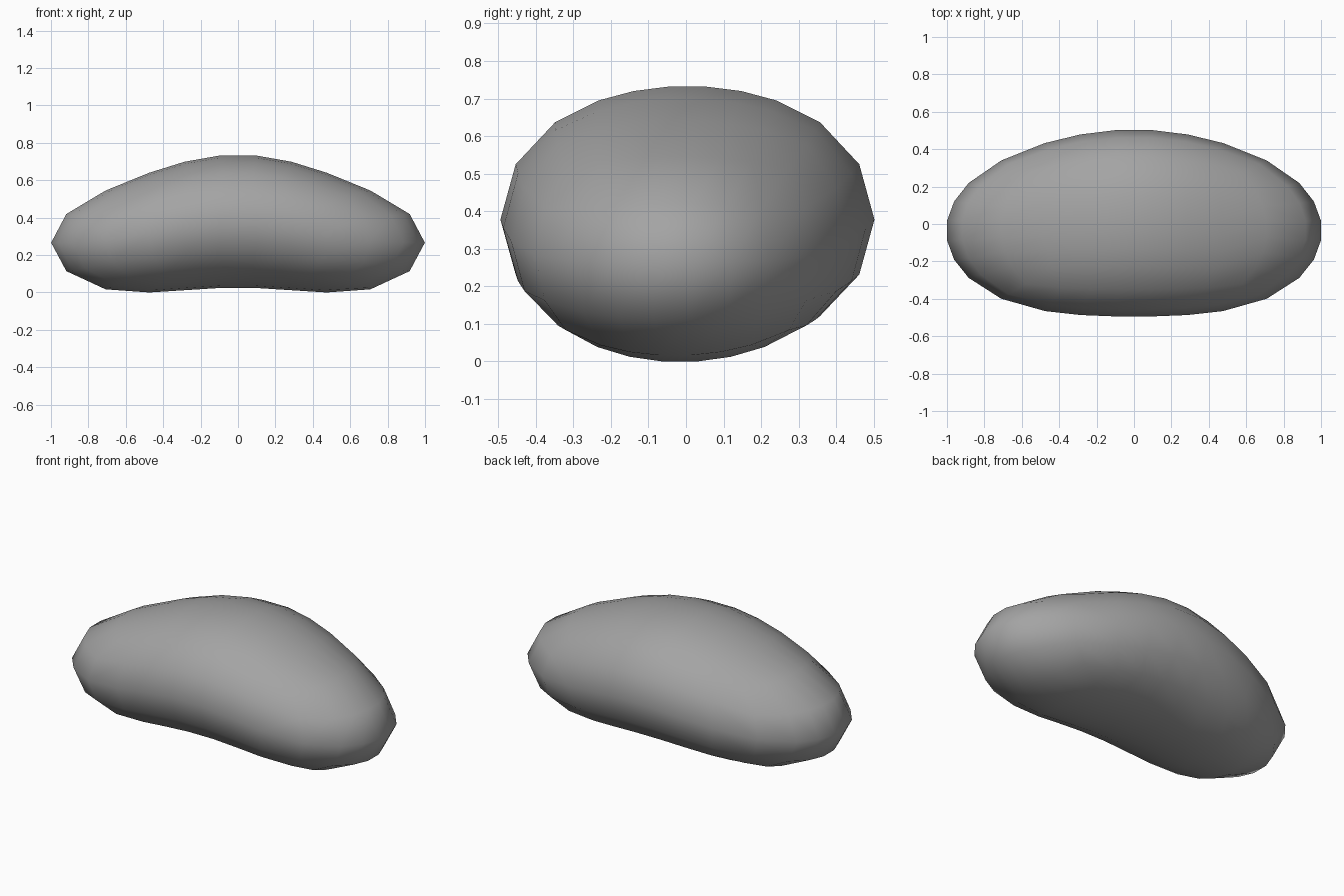
import bpy, bmesh
from math import sqrt

if "Cube" in bpy.data.objects:
    bpy.data.objects.remove(bpy.data.objects["Cube"])

# Grid lines of a rounded box: 7 x 7 x 4 divisions
WIDE = [-1, -0.67, -0.405, -0.14, 0.14, 0.405, 0.67, 1]
TALL = [-1, -0.56, 0, 0.56, 1]
LINES = (WIDE, WIDE, TALL)


def bean_point(p):
    """Box point -> sphere -> squashed, slightly boxy, arched ellipsoid."""
    a, b, c = (v * v for v in p)
    u = p[0] * sqrt(1 - b / 2 - c / 2 + b * c / 3)
    v = p[1] * sqrt(1 - a / 2 - c / 2 + a * c / 3)
    w = p[2] * sqrt(1 - a / 2 - b / 2 + a * b / 3)
    arch = max(0, 1 - u * u) ** 3
    return (1.004 * u,
            0.5 * v * (1 + 0.09 * u * u) - 0.035 + 0.04 * arch,
            0.357 * w * (1 + 0.1 * u * u + 0.05 * v * v) + 0.268 + 0.115 * arch)


# Bean body: six gridded sides welded together
bm = bmesh.new()
for axis in range(3):
    i, j = (axis + 1) % 3, (axis + 2) % 3
    for side in (-1, 1):
        grid = []
        for s in LINES[i]:
            row = []
            for t in LINES[j]:
                p = [0, 0, 0]
                p[axis], p[i], p[j] = side, s, t
                row.append(bm.verts.new(bean_point(p)))
            grid.append(row)
        for r0, r1 in zip(grid, grid[1:]):
            for k in range(len(r0) - 1):
                bm.faces.new((r0[k], r1[k], r1[k + 1], r0[k + 1]))
bmesh.ops.remove_doubles(bm, verts=bm.verts, dist=0.0005)
bmesh.ops.recalc_face_normals(bm, faces=bm.faces)

# Rest on the ground
low = min(v.co.z for v in bm.verts)
bmesh.ops.translate(bm, verts=bm.verts, vec=(0, 0, -low))
for f in bm.faces:
    f.smooth = True

mesh = bpy.data.meshes.new("bean_body")
bm.to_mesh(mesh)
bm.free()

# Dark grey skin
skin = bpy.data.materials.new("dark_grey")
skin.diffuse_color = (0.37, 0.37, 0.37, 1)
skin.use_nodes = True
skin.node_tree.nodes["Principled BSDF"].inputs["Base Color"].default_value = skin.diffuse_color
mesh.materials.append(skin)
bpy.context.collection.objects.link(bpy.data.objects.new("bean_body", mesh))
